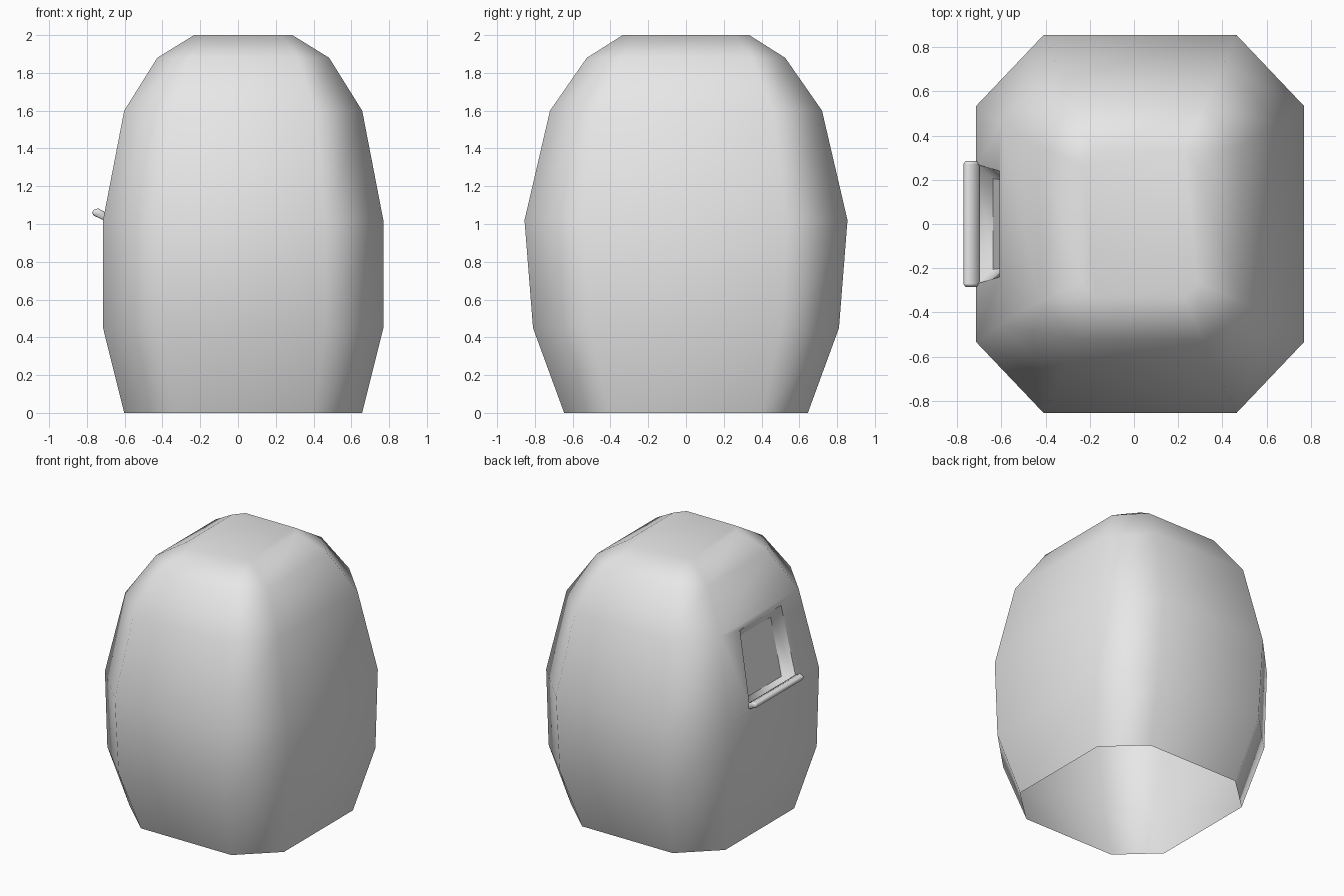
import bpy, bmesh

cube = bpy.data.objects.get("Cube")
if cube:
    bpy.data.objects.remove(cube, do_unlink=True)

grey = bpy.data.materials.new("light_grey")
grey.use_nodes = True
colour = (0.8, 0.8, 0.8, 1)
grey.diffuse_color = colour
grey.node_tree.nodes["Principled BSDF"].inputs["Base Color"].default_value = colour

CENTRE_X = 0.0275


def finish(bm, name, recalc=True):
    """Turn a bmesh into a smooth shaded object with area weighted normals."""
    if recalc:
        bmesh.ops.recalc_face_normals(bm, faces=bm.faces)
    for f in bm.faces:
        f.smooth = True
    mesh = bpy.data.meshes.new(name)
    bm.to_mesh(mesh)
    bm.free()
    mesh.materials.append(grey)
    obj = bpy.data.objects.new(name, mesh)
    bpy.context.collection.objects.link(obj)
    mod = obj.modifiers.new("weighted_normals", 'WEIGHTED_NORMAL')
    mod.keep_sharp = True
    return obj


# Body rings: height, half width, half depth, corner cut as a share of each
rings = [
    (0.00, 0.630, 0.645, 0.40),
    (0.45, 0.742, 0.810, 0.40),
    (1.02, 0.742, 0.855, 0.40),
    (1.60, 0.630, 0.720, 0.39),
    (1.88, 0.455, 0.525, 0.36),
    (2.00, 0.260, 0.335, 0.22),
]


def octagon(bm, z, hx, hy, cut):
    ix, iy = hx * (1 - cut * 1.03), hy * (1 - cut * 0.94)
    quarter = [(hx, iy), (ix, hy)]
    pts = quarter + [(-x, y) for x, y in reversed(quarter)]
    pts += [(-x, -y) for x, y in pts]
    return [bm.verts.new((CENTRE_X + x, y, z)) for x, y in pts]


def bridge(bm, a, b):
    n = len(a)
    return [bm.faces.new((a[i], a[(i + 1) % n], b[(i + 1) % n], b[i])) for i in range(n)]


# Body shell, open underneath
bm = bmesh.new()
loops = [octagon(bm, *r) for r in rings]
bands = [bridge(bm, a, b) for a, b in zip(loops, loops[1:])]
bm.faces.new(loops[-1])

# Window recess in the -x wall, sunk between the third and fourth rings
wall = bands[2][3]
low, high = rings[2], rings[3]
slope = (low[1] - high[1]) / (high[0] - low[0])


def wall_loop(bottom, top, half_bottom, half_top, depth):
    pts = [(half_bottom, bottom), (-half_bottom, bottom), (-half_top, top), (half_top, top)]
    return [bm.verts.new((CENTRE_X - low[1] + slope * (z - low[0]) + depth, y, z)) for y, z in pts]


corners = list(wall.verts)
bm.faces.remove(wall)
rim = wall_loop(1.035, 1.565, 0.27, 0.24, 0)
back = wall_loop(1.06, 1.48, 0.205, 0.195, 0.07)
bridge(bm, corners, rim)
bridge(bm, rim, back)
bm.faces.new(back)
for loop in (rim, back):
    for i in range(4):
        bm.edges.get((loop[i], loop[(i + 1) % 4])).smooth = False
finish(bm, "body_shell")

# Window ledge: a small rounded bar with tapered ends
profile = [(-0.70, 1.015), (-0.765, 1.045), (-0.772, 1.06), (-0.765, 1.075),
           (-0.74, 1.083), (-0.70, 1.06)]
mid_x = sum(p[0] for p in profile) / len(profile)
mid_z = sum(p[1] for p in profile) / len(profile)
bm = bmesh.new()
sections = []
for y, s in ((-0.285, 0.7), (-0.27, 1), (0.27, 1), (0.285, 0.7)):
    sections.append([bm.verts.new((mid_x + (x - mid_x) * s, y, mid_z + (z - mid_z) * s))
                     for x, z in profile])
for a, b in zip(sections, sections[1:]):
    bridge(bm, a, b)
bm.faces.new(sections[0])
bm.faces.new(sections[-1])
finish(bm, "window_ledge")
